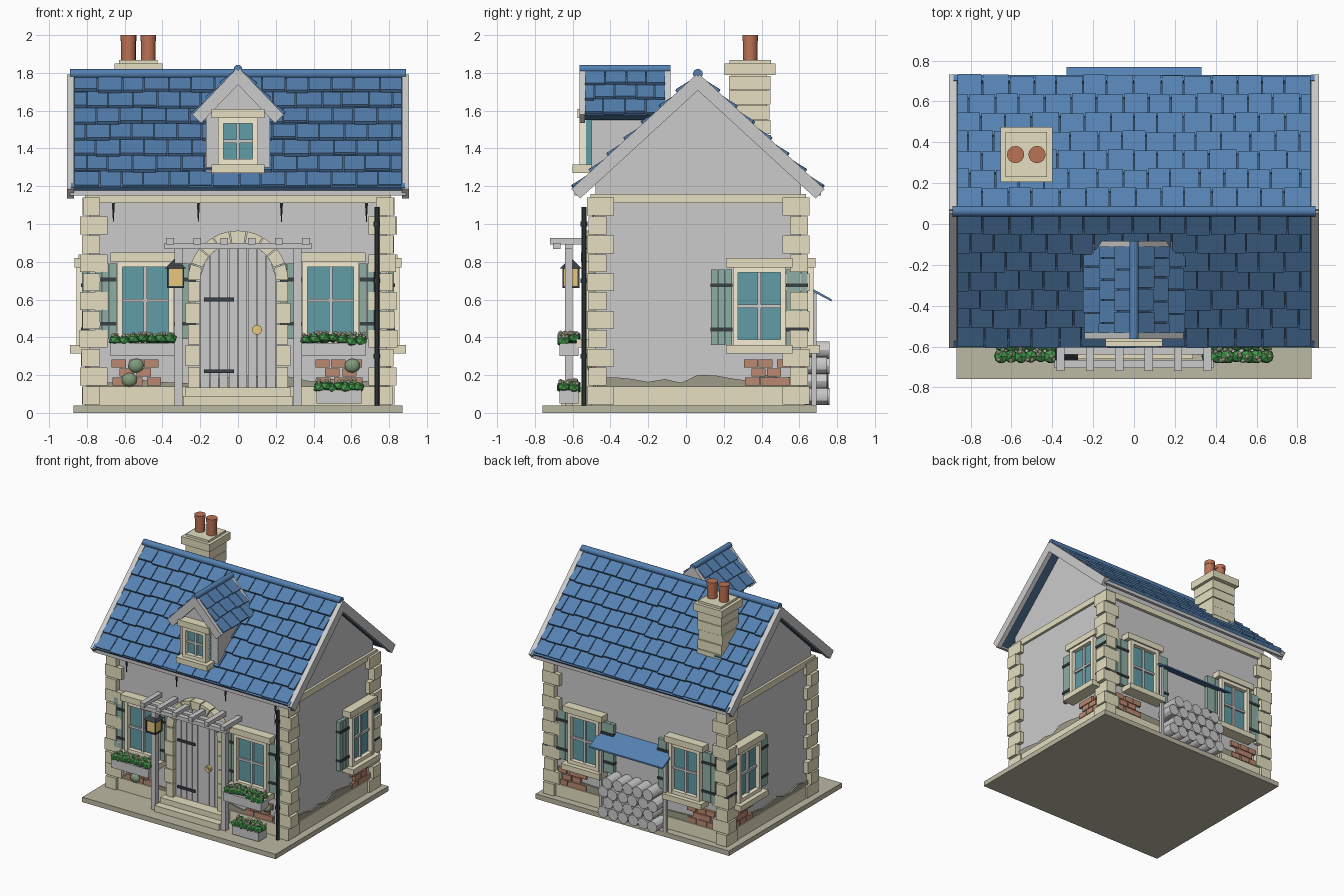
import bpy, bmesh, math, random
from mathutils import Matrix, Vector

if "Cube" in bpy.data.objects:
    bpy.data.objects.remove(bpy.data.objects["Cube"])
random.seed(4)
T, pi = Matrix.Translation, math.pi
I = Matrix.Identity(4)
R = lambda a, ax: Matrix.Rotation(a, 4, ax)
jit = lambda a: random.uniform(-a, a)
COL = dict(stone=(.78, .74, .53), slab=(.5, .48, .36), blue=(.09, .22, .44), under=(.05, .11, .2),
           cream=(.93, .86, .66), glass=(.12, .34, .38), green=(.28, .43, .37), dark=(.04, .05, .06),
           brick=(.5, .25, .16), pot=(.5, .17, .09), leaf=(.06, .3, .07), red=(.75, .15, .15),
           gold=(.8, .58, .2), olive=(.34, .33, .25), moss=(.22, .33, .2))
MATS = {}
for k, c in COL.items():
    MATS[k] = bpy.data.materials.new(k)
    MATS[k].diffuse_color = (*c, 1)
parts = {}


def bm_of(name, mat=None):
    return parts.setdefault(name, (bmesh.new(), mat))[0]


def box(name, mat, x, y, z, M=I):
    """Axis-aligned box from ranges, placed by M."""
    c = [(a[0] + a[1]) / 2 for a in (x, y, z)]
    s = [a[1] - a[0] for a in (x, y, z)]
    bmesh.ops.create_cube(bm_of(name, mat), size=1, matrix=M @ T(c) @ Matrix.Diagonal((*s, 1)))


def prism(name, mat, pts, y0, y1, M=I):
    """Profile in local xz pushed along y."""
    bm = bm_of(name, mat)
    f = bm.faces.new([bm.verts.new(M @ Vector((p[0], y0, p[1]))) for p in pts])
    e = bmesh.ops.extrude_face_region(bm, geom=[f])['geom']
    v = [g for g in e if isinstance(g, bmesh.types.BMVert)]
    bmesh.ops.translate(bm, verts=v, vec=M.to_3x3() @ Vector((0, y1 - y0, 0)))


def cyl(name, mat, c, r, d, axis='Z', seg=14, r2=None):
    rot = {'Z': I, 'X': R(pi / 2, 'Y'), 'Y': R(pi / 2, 'X')}[axis]
    bmesh.ops.create_cone(bm_of(name, mat), cap_ends=True, segments=seg, radius1=r,
                          radius2=r if r2 is None else r2, depth=d, matrix=T(c) @ rot)


def ball(name, mat, c, r, s=(1, 1, 1), sub=1):
    bmesh.ops.create_icosphere(bm_of(name, mat), subdivisions=sub, radius=r,
                               matrix=T(c) @ Matrix.Diagonal((*s, 1)))


# wall frames: local x along the wall, local -y outward
FRONT, BACK = T((0, -.48, 0)), T((0, .61, 0)) @ R(pi, 'Z')
RIGHT, LEFT = T((.79, 0, 0)) @ R(pi / 2, 'Z'), T((-.79, 0, 0)) @ R(-pi / 2, 'Z')
YC = .063

# ground slab, plinth and gabled walls
box('ground_slab', 'slab', (-.87, .87), (-.76, .69), (0, .04))
box('plinth', 'stone', (-.81, .81), (-.5, .63), (.04, .14))
prism('walls', None, [(-.48, .04), (.61, .04), (.61, 1.225), (YC, 1.727), (-.48, 1.225)], -.79, .79, R(pi / 2, 'Z'))
# wall-top beams
box('wall_beam', 'stone', (-.81, .81), (-.505, .635), (1.11, 1.16))

# worn plaster edge and exposed bricks
for W, a, b in ((FRONT, -.78, .78), (BACK, -.78, .78), (RIGHT, -.47, .6), (LEFT, -.6, .47)):
    n = 12
    top = [(a + (b - a) * i / n, .18 + jit(.025)) for i in range(n + 1)]
    prism('worn_plaster', 'olive', [(b, .13), (a, .13)] + top, -.012, .01, W)


def bricks(W, cx):
    for r in range(3):
        for c in range(3 - r % 2):
            x = cx + (c - 1 + .5 * (r % 2)) * .085 + jit(.01)
            box('exposed_bricks', 'brick', (x - .038, x + .038), (-.02, .01), (.145 + r * .048, .187 + r * .048), W)


for W, cx in ((FRONT, -.54), (FRONT, .54), (RIGHT, .43), (LEFT, -.43), (BACK, .58), (BACK, -.58)):
    bricks(W, cx)
for x, z in ((-.54, .25), (-.575, .175), (.605, .25)):
    ball('moss_clump', 'moss', (x, -.5, z), .042, (1, .6, .9), 2)

# corner quoins
for sx in (-1, 1):
    for yo, sy in ((-.48, -1), (.61, 1)):
        for i in range(11):
            k = i % 2
            out, lx, ly = .035 + .015 * k + jit(.005), .06 + .04 * k, .1 - .04 * k
            x, y, z = (.79 + out, .79 - lx), (sy * (.035 + .01 * (1 - k)), -sy * ly), .045 + i * .1
            xs, ys = sorted(sx * v for v in x), sorted(yo + v for v in y)
            box('corner_quoins', 'stone', xs, ys, (z, z + .094))


# windows with lintel, sill and shutters
def window(W, cx, z0, w, h, name, shutters=True, ov=.035):
    M = W @ T((cx, 0, z0))
    a, f = w / 2, .028
    box(name + '_glass', 'glass', (-a, a), (-.03, .01), (0, h), M)
    for s in (-1, 1):
        box(name + '_frame', 'cream', sorted((s * a, s * (a - f))), (-.065, .01), (0, h), M)
    for z in (0, h - f):
        box(name + '_frame', 'cream', (-a + f, a - f), (-.063, .01), (z, z + f), M)
    box(name + '_bars', None, (-.009, .009), (-.045, 0), (f, h - f), M)
    box(name + '_bars', None, (-a + f, a - f), (-.044, 0), (h / 2 - .009, h / 2 + .009), M)
    box(name + '_lintel', 'stone', (-a - ov, a + ov), (-.075, .01), (h, h + .05), M)
    box(name + '_sill', 'stone', (-a - ov, a + ov), (-.1, .01), (-.045, 0), M)
    if shutters:
        for s in (-1, 1):
            c = s * (a + .06)
            for p in (-1, 0, 1):
                box('shutters', 'green', (c + p * .038 - .018, c + p * .038 + .018), (-.035, -.003), (0, h - .01), M)
            for z in (.2, .77):
                box('shutter_straps', 'dark', (c - .058, c + .058), (-.042, 0), (h * z - .01, h * z + .01), M)


for s in (-1, 1):
    window(FRONT, s * .49, .39, .3, .41, 'front_window')
    window(BACK, s * .455, .36, .28, .41, 'back_window')
window(RIGHT, .388, .36, .28, .41, 'side_window')
window(LEFT, -.388, .36, .28, .41, 'side_window')


# flower planters
def planter(cx, z0, w):
    box('planters', None, (cx - w / 2, cx + w / 2), (-.67, -.57), (z0, z0 + .07))
    n = 7
    for i in range(n * 2):
        x = cx + (i // 2 - (n - 1) / 2) * w / n
        y = -.62 + (.028 if i % 2 else -.028)
        z = z0 + .088 + jit(.012)
        ball('leaves', 'leaf', (x, y, z), .036 + jit(.005), (1, 1, .8))
        for j in range(2):
            ball('blooms', 'red' if (i + j) % 3 else 'cream', (x + jit(.02), y + jit(.025), z + .026), .011)


planter(.505, .3, .34)
planter(-.505, .3, .34)
planter(.535, .05, .24)

# arched plank door with stone surround
ZS, rd, ro = .70, .2, .265
for i in range(8):
    x0, x1 = -rd + i * .05 + .002, -rd + (i + 1) * .05 - .002
    arch = [(x, ZS + math.sqrt(max(0, rd * rd - x * x))) for x in (x1, (x0 + x1) / 2, x0)]
    prism('door_planks', None, [(x0, .135), (x1, .135)] + arch, -.035, .0, FRONT)
for i in range(9):
    a0, a1 = pi * i / 9 + .012, pi * (i + 1) / 9 - .012
    P = lambda r, a: (r * math.cos(a), ZS + r * math.sin(a))
    prism('door_surround', 'stone', [P(rd, a0), P(ro, a0), P(ro, (a0 + a1) / 2), P(ro, a1), P(rd, a1),
                                     P(rd, (a0 + a1) / 2)], -.07, .01, FRONT)
for s in (-1, 1):
    for i in range(5):
        box('door_surround', 'stone', sorted((s * rd, s * (ro + .012 * (i % 2)))), (-.07, .01),
            (.135 + i * .113, .243 + i * .113), FRONT)
for z in (.22, .6):
    box('door_hinges', 'dark', (-.18, -.02), (-.045, 0), (z - .01, z + .01), FRONT)
cyl('door_handle', 'gold', (.1, -.525, .44), .026, .02, 'Y', 16)
cyl('door_handle', 'dark', (.1, -.53, .44), .015, .025, 'Y', 12)
box('door_steps', 'stone', (-.28, .28), (-.6, -.48), (.04, .135))
box('door_steps', 'stone', (-.29, .29), (-.66, -.6), (.04, .09))

# pergola over the door
for s in (-1, 1):
    box('pergola_posts', None, (s * .315 - .022, s * .315 + .022), (-.64, -.6), (.04, .89))
box('pergola_beam', None, (-.39, .39), (-.705, -.665), (.868, .9))
box('pergola_beam', None, (-.36, .36), (-.64, -.6), (.868, .9))
for i in range(6):
    x = -.36 + i * .144
    box('pergola_rafters', None, (x - .02, x + .02), (-.72, -.49), (.892, .927))

# lantern
box('lantern_glass', 'gold', (-.37, -.29), (-.65, -.57), (.67, .77))
box('lantern_base', 'dark', (-.375, -.285), (-.655, -.565), (.66, .672))
for x in (-.37, -.29):
    for y in (-.65, -.57):
        box('lantern_frame', 'dark', (x - .005, x + .005), (y - .005, y + .005), (.66, .77))
bmesh.ops.create_cone(bm_of('lantern_roof', 'dark'), cap_ends=True, segments=4, radius1=.08, radius2=.01, depth=.05,
                      matrix=T((-.33, -.61, .79)) @ R(pi / 4, 'Z'))

# drainpipe and small eave drips
cyl('drainpipe', 'dark', (.735, -.54, .565), .014, 1.05, seg=10)
for z in (.3, .7, 1.0):
    cyl('drainpipe', 'dark', (.735, -.54, z), .019, .025, seg=10)
for x in (-.66, -.21, .23, .68):
    cyl('eave_drips', 'dark', (x, -.49, 1.06), .002, .1, seg=6, r2=.009)


# tiled roof slopes: local x along the ridge, y down the slope, z outward
def slope(M, W, L, rows, cols, name):
    box(name + '_deck', 'under', (-W / 2, W / 2), (0, L), (-.035, 0), M)
    rl, cw = L / rows, W / cols
    for r in range(rows):
        edges = [-W / 2] + [-W / 2 + (c + (.5 if r % 2 else 0) + jit(.1)) * cw
                            for c in range(0 if r % 2 else 1, cols)] + [W / 2]
        for x0, x1 in zip(edges, edges[1:]):
            box(name + '_tiles', 'blue', (x0 + .003, x1 - .003), (-rl * .52, rl * .54 + jit(.006)), (-.008, .009),
                M @ T((0, (r + .5) * rl, .012)) @ R(.16 + jit(.03), 'X'))


A = math.atan2(.59, .643)
L = math.hypot(.59, .643)
for rz, s in ((0, 1), (pi, -1)):
    M = T((0, YC, 1.775)) @ R(rz, 'Z') @ R(-A, 'X')
    slope(M, 1.735, L, 7, 14, 'roof')
    for sx in (-1, 1):
        box('bargeboards', None, sorted((sx * .867, sx * .905)), (-.005, L + .02), (-.05, .018), M)
    y = YC + s * .64
    box('eave_fascia', None, (-.89, .89), (y - .012, y + .012), (1.15, 1.2))
    box('eave_strip', 'blue', (-.885, .885), (L - .025, L + .012), (-.005, .022), M)
cyl('roof_ridge', 'blue', (0, YC, 1.795), .026, 1.78, 'X')

# dormer
prism('dormer_walls', None, [(-.17, 1.25), (.17, 1.25), (.17, 1.6), (0, 1.77), (-.17, 1.6)], -.5, -.12)
window(T((0, -.5, 0)), 0, 1.315, .21, .245, 'dormer_window', False)
B, DL = math.atan2(.235, .225), .325
for rz in (pi / 2, -pi / 2):
    M = T((0, -.3225, 1.81)) @ R(rz, 'Z') @ R(-B, 'X')
    slope(M, .43, DL, 3, 4, 'dormer_roof')
    for sx in (-1, 1):
        box('dormer_bargeboards', None, sorted((sx * .212, sx * .24)), (0, DL + .01), (-.05, .015), M)
cyl('dormer_ridge', 'blue', (0, -.3225, 1.82), .023, .48, 'Y')

# chimney with two pots
for i in range(6):
    j, z = jit(.006), 1.32 + i * .078
    box('chimney_stack', 'stone', (-.635 + j, -.42 + j), (.225 + j, .445 + j), (z, z + .074))
box('chimney_core', 'stone', (-.62, -.435), (.24, .43), (1.3, 1.8))
box('chimney_cap', 'stone', (-.655, -.4), (.205, .475), (1.79, 1.85))
box('chimney_cap', 'stone', (-.63, -.425), (.23, .45), (1.85, 1.868))
for x in (-.58, -.475):
    cyl('chimney_pots', 'pot', (x, .34, 1.93), .039, .14, seg=16)
    cyl('chimney_pots', 'pot', (x, .34, 1.985), .042, .03, seg=16)

# log store on the back wall
for r in range(4):
    for c in range(6 - r % 2):
        cyl('firewood', None, ((c - 2.5 + .5 * (r % 2)) * .09, .685 + jit(.008), .088 + r * .082), .045, .135, 'Y', 12)
for s in (-1, 1):
    box('log_store_posts', None, (s * .29 - .012, s * .29 + .012), (.665, .69), (.04, .635))
prism('log_store_canopy', 'blue', [(.61, .675), (.77, .59), (.77, .602), (.61, .69)], -.33, .33, R(pi / 2, 'Z'))

# turn the collected parts into objects
SMOOTH = ('firewood', 'chimney_pots', 'drainpipe', 'roof_ridge', 'dormer_ridge', 'door_handle', 'moss_clump')
for name, (bm, mat) in parts.items():
    bmesh.ops.recalc_face_normals(bm, faces=bm.faces)
    me = bpy.data.meshes.new(name)
    bm.to_mesh(me)
    bm.free()
    ob = bpy.data.objects.new(name, me)
    bpy.context.collection.objects.link(ob)
    if mat:
        me.materials.append(MATS[mat])
    if name in SMOOTH:
        bpy.ops.object.select_all(action='DESELECT')
        ob.select_set(True)
        bpy.context.view_layer.objects.active = ob
        bpy.ops.object.shade_smooth_by_angle()

for m in bpy.data.materials:
    if m.users and not m.is_grease_pencil:
        m.use_nodes = True
        m.node_tree.nodes["Principled BSDF"].inputs["Base Color"].default_value = m.diffuse_color
